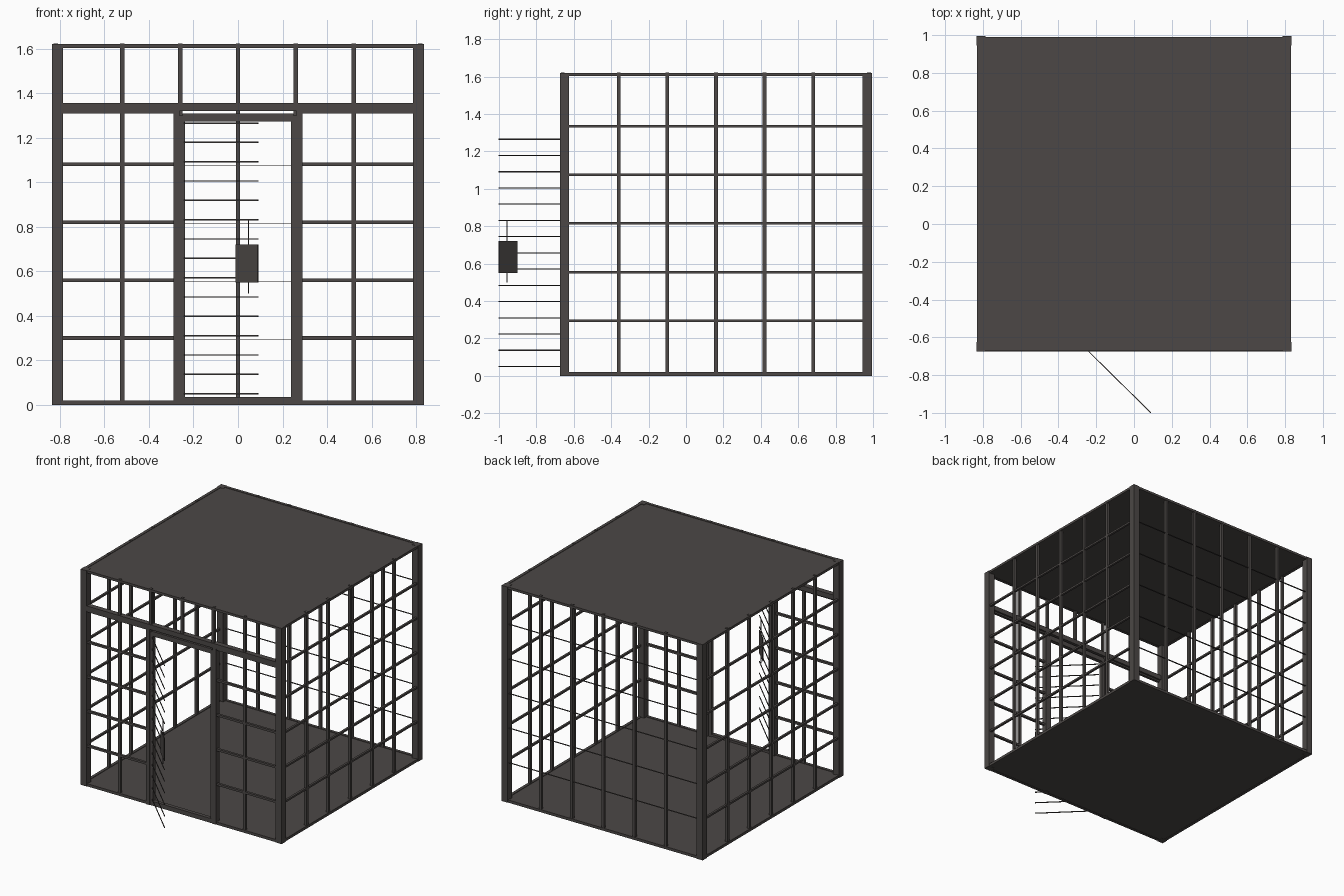
import bpy
from mathutils import Vector

cube = bpy.data.objects.get("Cube")
if cube:
    bpy.data.objects.remove(cube, do_unlink=True)

iron = bpy.data.materials.new("dark iron")
iron.use_nodes = True
color = (0.072, 0.064, 0.061, 1)
iron.diffuse_color = color
iron.node_tree.nodes["Principled BSDF"].inputs["Base Color"].default_value = color


def box(name, x, y, z, turn=0):
    """Box from (low, high) ranges on each axis."""
    lo, hi = zip(x, y, z)
    bpy.ops.mesh.primitive_cube_add(size=1)
    ob = bpy.context.object
    ob.name = name
    ob.location = (Vector(lo) + Vector(hi)) / 2
    ob.scale = Vector(hi) - Vector(lo)
    ob.rotation_euler.z = turn
    ob.data.materials.append(iron)
    return ob


def around(c, half):
    return (c - half, c + half)


W = 0.835                      # half width
FRONT, BACK, TOP = -0.675, 0.995, 1.62
MID = (FRONT + BACK) / 2
POST = 0.05
STEP = 0.26
LEVELS = [0.295 + STEP * i for i in range(5)]
OFFSETS = [STEP * i for i in range(-2, 3)]

# Floor and roof sheets
IN = 0.006
box("floor", (-W + IN, W - IN), (FRONT + IN, BACK - IN), (0.002, 0.016))
box("roof", (-W + IN, W - IN), (FRONT + IN, BACK - IN), (1.604, 1.617))

# Corner posts
for x in (-W, W - POST):
    for y in (FRONT, BACK - POST):
        box("corner_post", (x, x + POST), (y, y + POST), (0, TOP))

# Rails along the floor and the roof
for z in ((0, 0.02), (1.602, TOP)):
    for y in (FRONT + 0.015, BACK - 0.015):
        box("front_back_rail", (-W + POST, W - POST), around(y, 0.011), z)
    for x in (-W + 0.015, W - 0.015):
        box("side_rail", around(x, 0.011), (FRONT + POST, BACK - POST), z)

# Side walls
for x in (-W + 0.016, W - 0.016):
    for d in OFFSETS:
        box("side_upright", around(x, 0.01), around(MID + d, 0.01), (0, TOP + 0.003))
    for z in LEVELS:
        box("side_bar", around(x, 0.008), (FRONT + POST, BACK - POST), around(z, 0.007))

# Back wall: full uprights with very thin flat crossbars
for d in OFFSETS:
    box("back_upright", around(d, 0.01), around(BACK - 0.016, 0.01), (0, TOP + 0.003))
for z in LEVELS:
    box("back_strip", (-W + POST, W - POST), around(BACK - 0.016, 0.006), around(z, 0.001))

# Front wall
fy = FRONT + 0.016
for d in OFFSETS:
    low = 0 if abs(d) > 0.5 else 1.34
    box("front_upright", around(d, 0.01), around(fy, 0.01), (low, TOP + 0.003))
for s in (-1, 1):
    span = sorted((s * 0.285, s * (W - POST)))
    for z in LEVELS[:4]:
        box("front_bar", span, around(fy, 0.009), around(z + 0.005, 0.008))
    box("panel_top_bar", span, around(fy, 0.01), (1.308, 1.322))
    # Doorway jambs, stepped
    box("door_jamb", sorted((s * 0.262, s * 0.29)), around(FRONT + 0.02, 0.02), (0, 1.32))
    box("door_stop", sorted((s * 0.238, s * 0.262)), around(FRONT + 0.02, 0.014), (0.01, 1.3))

# Beam over the door
box("front_beam", (-W + POST, W - POST), around(FRONT + 0.02, 0.02), (1.32, 1.356))
box("door_header", (-0.25, 0.25), around(FRONT + 0.02, 0.015), (1.272, 1.308))
box("door_sill", (-0.25, 0.25), around(fy, 0.014), (0.018, 0.034))

# Open door of thin wires, hinged on the left jamb as seen from outside
hinge = Vector((-0.24, FRONT, 0))
tip = Vector((0.09, -1.0, 0))
run = tip - hinge
turn = Vector((1, 0)).angle_signed(run.xy) * -1


def on_door(name, start, end, z, thick):
    c = hinge + run * (start + end) / 2
    half = run.length * (end - start) / 2
    return box(name, around(c.x, half), around(c.y, thick / 2), z, turn)


for i in range(15):
    on_door("door_wire", 0, 1, around(0.05 + 0.0868 * i, 0.003), 0.005)

# Lock plate with its bolt
on_door("lock_plate", 0.7, 1, (0.55, 0.72), 0.006)
on_door("lock_bolt", 0.865, 0.875, (0.5, 0.83), 0.004)
